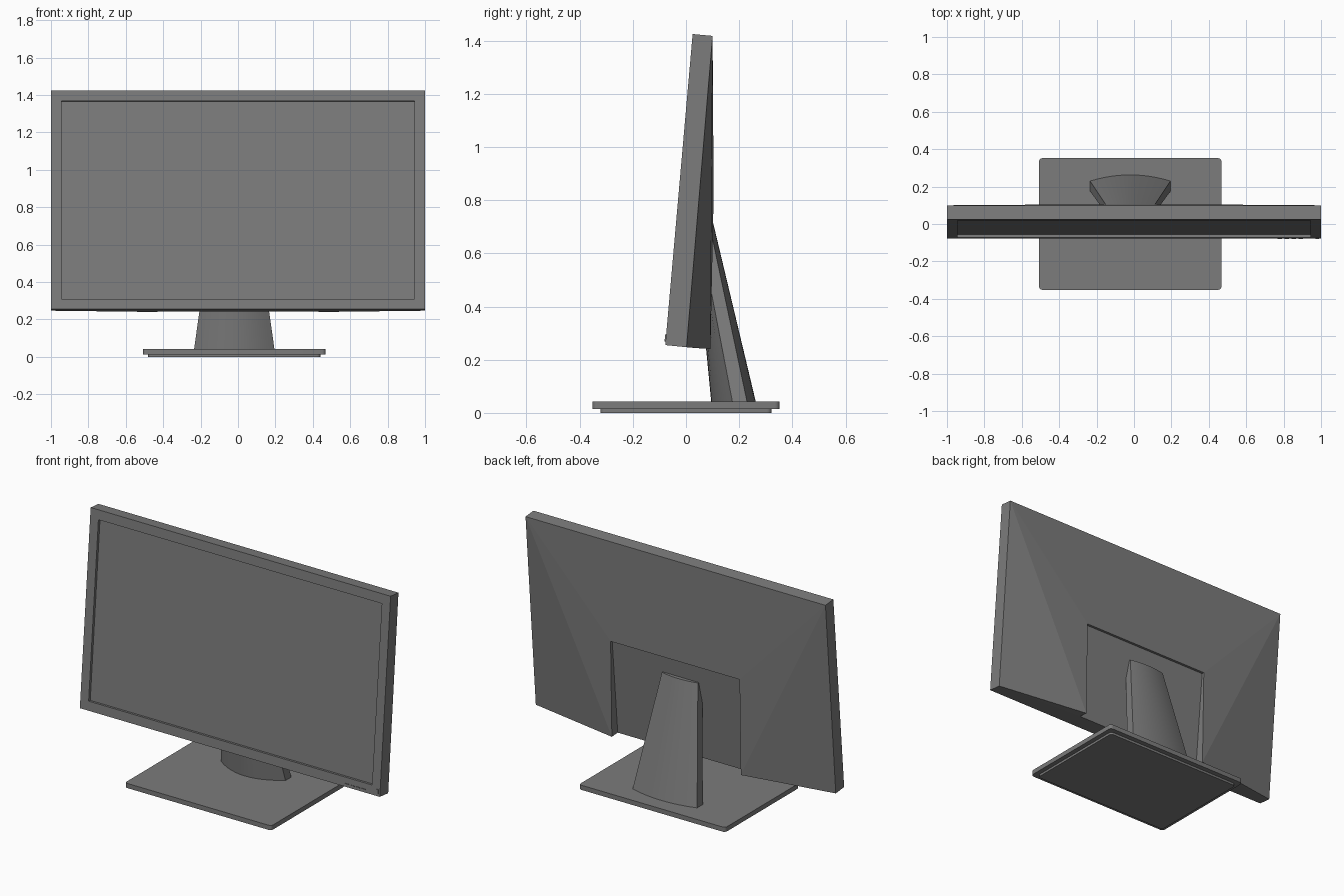
import bpy, bmesh, math

if "Cube" in bpy.data.objects:
    bpy.data.objects.remove(bpy.data.objects["Cube"])

grey = bpy.data.materials.new("mid_grey")
grey.diffuse_color = (0.2, 0.2, 0.2, 1)
grey.use_nodes = True
grey.node_tree.nodes["Principled BSDF"].inputs["Base Color"].default_value = grey.diffuse_color


def finish(name, bm, smooth=False, recalc=True):
    if recalc:
        bmesh.ops.recalc_face_normals(bm, faces=bm.faces)
    me = bpy.data.meshes.new(name)
    bm.to_mesh(me)
    bm.free()
    ob = bpy.data.objects.new(name, me)
    bpy.context.collection.objects.link(ob)
    me.materials.append(grey)
    if smooth:
        bpy.ops.object.select_all(action='DESELECT')
        ob.select_set(True)
        bpy.context.view_layer.objects.active = ob
        bpy.ops.object.shade_smooth_by_angle(angle=math.radians(30))
    return ob


def loft(name, lower, upper, smooth=True):
    """Closed solid between two matching rings of points."""
    bm = bmesh.new()
    a = [bm.verts.new(p) for p in lower]
    b = [bm.verts.new(p) for p in upper]
    n = len(a)
    for i in range(n):
        j = (i + 1) % n
        bm.faces.new((a[i], a[j], b[j], b[i]))
    bm.faces.new(a)
    bm.faces.new(b)
    return finish(name, bm, smooth)


LEAN = 0.103 / 1.17      # backward lean of the panel
CX = -0.02               # stand centre


def front(x, z, depth=0.0):
    return (x, -0.078 + (z - 0.255) * LEAN + depth, z - depth * LEAN)


# Panel housing: bezel, side walls, wedge-shaped back with a recess for the neck
bm = bmesh.new()


def pair(x, y, z):
    return [bm.verts.new((s * x, y, z)) for s in (-1, 1)]


FB, FT = pair(*front(1, 0.255)), pair(*front(1, 1.425))
IB, IT = pair(*front(0.945, 0.31)), pair(*front(0.945, 1.368))
SB, ST = pair(*front(0.945, 0.31, 0.016)), pair(*front(0.945, 1.368, 0.016))
BB, BT = pair(1, 0.002, 0.247), pair(1, 0.10, 1.418)
CB, CT = pair(0.43, 0.092, 0.24), pair(0.43, 0.104, 0.82)      # bulge corners
RB, RT = pair(0.43, 0.036, 0.244), pair(0.43, 0.089, 0.82)     # recess floor


def span(p, q):
    bm.faces.new((p[0], p[1], q[1], q[0]))


for p, q in ((FB, IB), (IB, SB), (FT, IT), (IT, ST), (FT, BT), (FB, BB),
             (BB, RB), (BT, CT), (CT, RT), (RT, RB)):
    span(p, q)
for i in (0, 1):
    for ring in ((FB, FT, IT, IB), (IB, IT, ST, SB), (FB, FT, BT, BB),
                 (BB, BT, CB), (BT, CT, CB), (CB, CT, RT, RB), (BB, CB, RB)):
        bm.faces.new([p[i] for p in ring])
span(SB, ST)             # screen surface, closing the shell
finish("monitor_housing", bm)


# Control buttons and power button on the lower right bezel
def button(name, x, z, w, h):
    t = 0.004
    rect = [(x - w / 2, z - h / 2), (x + w / 2, z - h / 2),
            (x + w / 2, z + h / 2), (x - w / 2, z + h / 2)]
    loft(name, [front(a, b, -t) for a, b in rect],
         [front(a, b, t) for a, b in rect], False)


for k in range(4):
    button(f"control_button_{k + 1}", 0.78 + k * 0.037, 0.272, 0.024, 0.006)
button("power_button", 0.98, 0.282, 0.018, 0.026)


# Base: rounded plate on a smaller foot
def rounded(hx, hy, r, z):
    pts = []
    for k, (sx, sy) in enumerate(((1, 1), (-1, 1), (-1, -1), (1, -1))):
        for i in range(6):
            a = math.pi / 2 * (k + i / 5)
            pts.append((CX + sx * (hx - r) + r * math.cos(a),
                        sy * (hy - r) + r * math.sin(a), z))
    return pts


for name, hx, hy, z0, z1 in (("base_plate", 0.488, 0.352, 0.014, 0.042),
                             ("base_foot", 0.46, 0.322, 0.0, 0.014)):
    loft(name, rounded(hx, hy, 0.018, z0), rounded(hx, hy, 0.018, z1))


# Neck: tapering column with curved front and back, flat sides
def section(hw, back_mid, back_side, front_side, front_mid, z, n=12):
    pts = []
    for i in range(n + 1):
        t = -1 + 2 * i / n
        pts.append((CX + hw * t, back_mid + (back_side - back_mid) * t * t, z))
    for i in range(n + 1):
        t = 1 - 2 * i / n
        pts.append((CX + hw * t, front_mid + (front_side - front_mid) * t * t, z))
    return pts


loft("neck", section(0.215, 0.263, 0.23, 0.175, 0.095, 0.04),
     section(0.12, 0.102, 0.087, 0.045, 0.03, 0.715))
